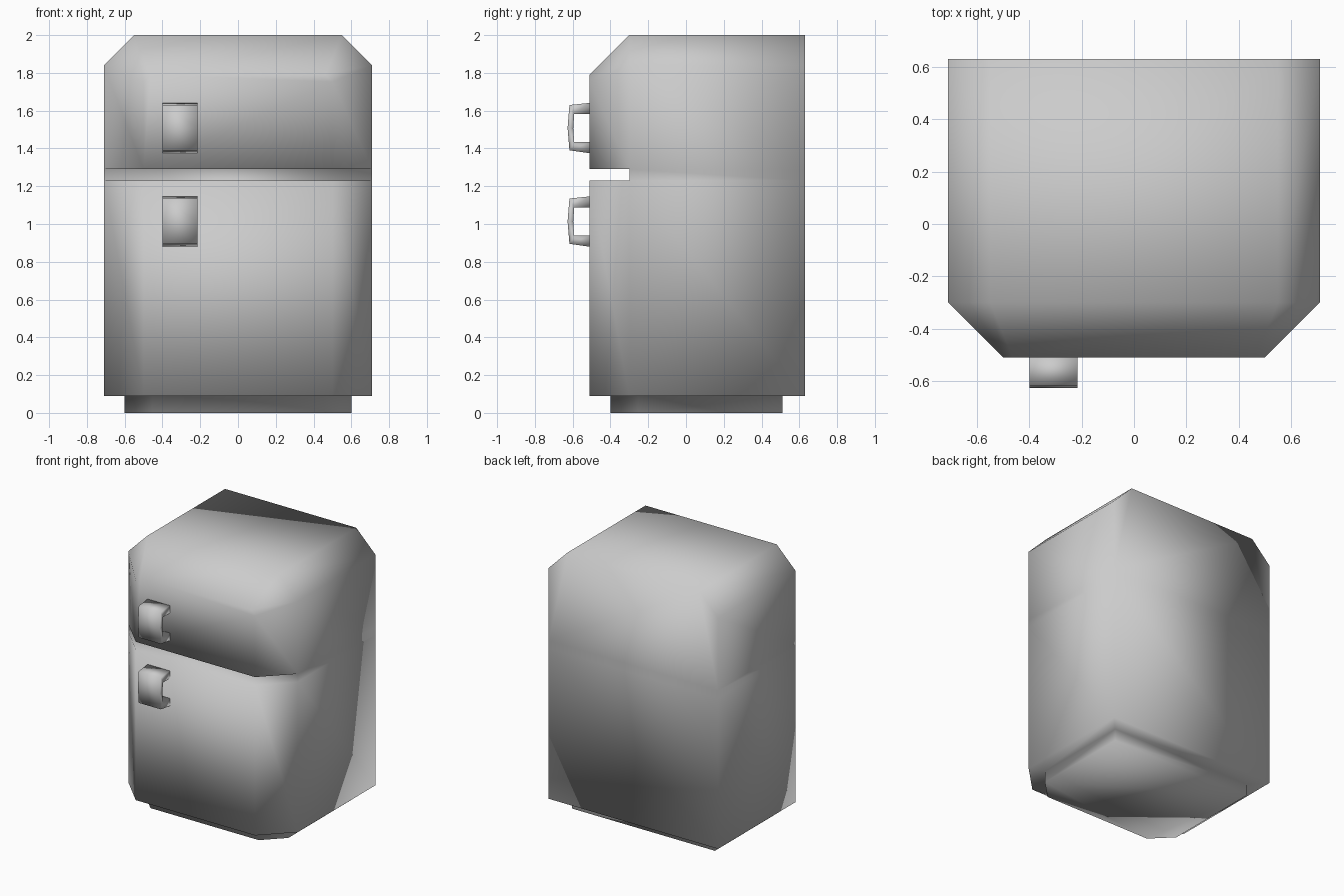
import bpy, bmesh

if "Cube" in bpy.data.objects:
    bpy.data.objects.remove(bpy.data.objects["Cube"])


def mirrored(half):
    """Right-hand points followed by their mirror image, as one loop."""
    return half + [(-x, b) for x, b in reversed(half)]


def at_y(loop, y):
    return [(x, y, z) for x, z in loop]


def at_z(loop, z):
    return [(x, y, z) for x, y in loop]


def bridge(a, b, closed=True):
    n = len(a)
    return [[a[i], a[(i + 1) % n], b[(i + 1) % n], b[i]]
            for i in range(n if closed else n - 1)]


def build(name, faces):
    bm = bmesh.new()
    for f in faces:
        bm.faces.new([bm.verts.new(p) for p in f])
    bmesh.ops.remove_doubles(bm, verts=bm.verts[:], dist=1e-4)
    bmesh.ops.recalc_face_normals(bm, faces=bm.faces[:])
    for f in bm.faces:
        f.smooth = True
    mesh = bpy.data.meshes.new(name)
    bm.to_mesh(mesh)
    bm.free()
    ob = bpy.data.objects.new(name, mesh)
    bpy.context.collection.objects.link(ob)
    return ob


W, BACK, MID, FRONT = 0.71, 0.63, -0.30, -0.51
LOW, GAP0, GAP1 = 0.09, 1.23, 1.29
faces = []

# cabinet shell, back panel and slot between the doors
shell = mirrored([(W, LOW), (W, GAP0), (W, GAP1), (W, 1.84), (0.55, 2.0)])
faces += bridge(at_y(shell, BACK), at_y(shell, MID), closed=False)
faces.append(at_y(shell, BACK))
faces.append(at_y(mirrored([(W, GAP0), (W, GAP1)]), MID))

# upper door, bevelled on the sides and top
rear = at_y(mirrored([(W, GAP1), (W, 1.84), (0.55, 2.0)]), MID)
face = at_y(mirrored([(0.5, GAP1), (0.5, 1.753), (0.463, 1.79)]), FRONT)
faces += bridge(rear, face) + [face]

# lower door, bevelled on the sides
rear = at_y(mirrored([(W, LOW), (W, GAP0)]), MID)
face = at_y(mirrored([(0.5, LOW), (0.5, GAP0)]), FRONT)
faces += bridge(rear, face, closed=False) + [face]

# underside and inset plinth
rim = mirrored([(W, BACK), (W, MID), (0.5, FRONT)])
plinth = mirrored([(0.6, 0.51), (0.6, -0.254), (0.454, -0.40)])
faces += bridge(at_z(rim, LOW), at_z(plinth, LOW))
faces += bridge(at_z(plinth, LOW), at_z(plinth, 0))
faces.append(at_z(plinth, 0))
build("fridge_body", faces)

# door handles: C-shaped side profile (y, z) swept across x
outer = [(-0.51, 0.133), (-0.617, 0.122), (-0.627, 0.0), (-0.617, -0.118), (-0.51, -0.133)]
inner = [(-0.51, 0.075), (-0.592, 0.075), (-0.597, 0.0), (-0.592, -0.075), (-0.51, -0.075)]
for name, zc in (("upper_handle", 1.508), ("lower_handle", 1.013)):
    sides = []
    for x in (-0.40, -0.215):
        sides.append([[(x, y, zc + z) for y, z in p] for p in (outer, inner)])
    (o0, i0), (o1, i1) = sides
    build(name, bridge(o0 + i0[::-1], o1 + i1[::-1])
          + bridge(o0, i0, closed=False) + bridge(o1, i1, closed=False))
